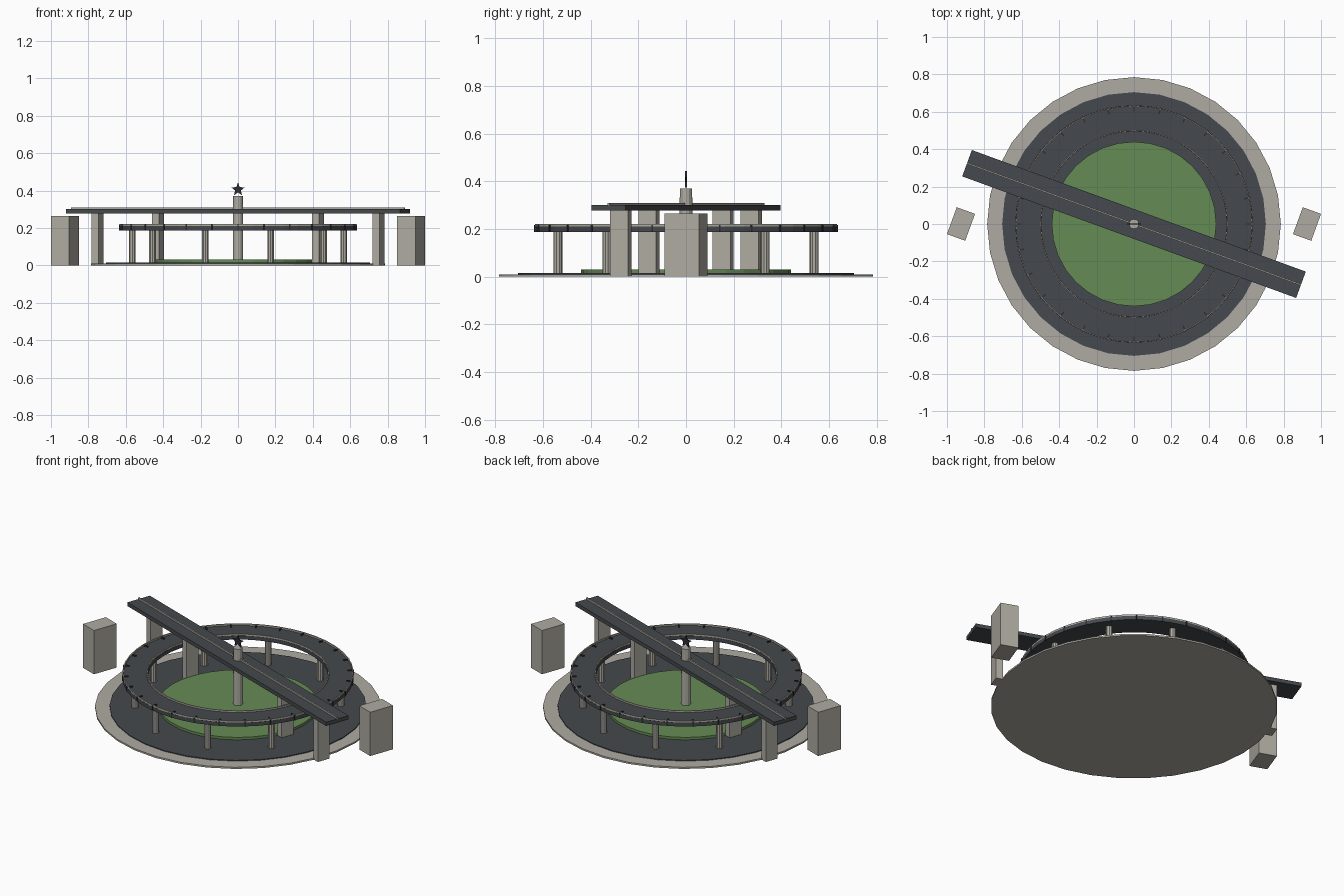
import bpy, bmesh, math
from mathutils import Matrix, Vector

if "Cube" in bpy.data.objects:
    bpy.data.objects.remove(bpy.data.objects["Cube"])

def material(name, rgb):
    m = bpy.data.materials.new(name)
    m.diffuse_color = (*rgb, 1)
    m.use_nodes = True
    m.node_tree.nodes["Principled BSDF"].inputs["Base Color"].default_value = m.diffuse_color
    return m

CONCRETE = material("concrete", (0.43, 0.41, 0.36))
ASPHALT = material("asphalt", (0.06, 0.066, 0.074))
GRASS = material("grass", (0.13, 0.26, 0.09))
DARK = material("dark_metal", (0.025, 0.027, 0.03))
TILT = math.radians(-20)

def finish(bm, name, mat):
    bmesh.ops.recalc_face_normals(bm, faces=bm.faces)
    me = bpy.data.meshes.new(name)
    bm.to_mesh(me)
    bm.free()
    me.materials.append(mat)
    ob = bpy.data.objects.new(name, me)
    bpy.context.collection.objects.link(ob)
    return ob

def box(name, mat, x, y, z0, z1, sx, sy, angle=0):
    bm = bmesh.new()
    bmesh.ops.create_cube(bm, size=1, matrix=Matrix.Diagonal((sx, sy, z1 - z0, 1)))
    ob = finish(bm, name, mat)
    ob.location = (x, y, (z0 + z1) / 2)
    ob.rotation_euler.z = angle
    return ob

def cylinder(name, mat, x, y, z0, z1, r, sides, r_top=None):
    bm = bmesh.new()
    bmesh.ops.create_cone(bm, cap_ends=True, segments=sides, radius1=r,
                          radius2=r if r_top is None else r_top, depth=z1 - z0)
    ob = finish(bm, name, mat)
    ob.location = (x, y, (z0 + z1) / 2)
    return ob

def ring(name, mat, r0, r1, z0, z1, sides):
    bm = bmesh.new()
    loops = []
    for i in range(sides):
        a = 2 * math.pi * i / sides
        loops.append([bm.verts.new((r * math.cos(a), r * math.sin(a), z))
                      for r, z in ((r0, z0), (r1, z0), (r1, z1), (r0, z1))])
    for i in range(sides):
        p, q = loops[i], loops[(i + 1) % sides]
        for k in range(4):
            n = (k + 1) % 4
            bm.faces.new((p[k], p[n], q[n], q[k]))
    return finish(bm, name, mat)

# Ground discs: pavement, roundabout road, grass island
cylinder("pavement", CONCRETE, 0, 0, 0, 0.01, 0.785, 32)
cylinder("ground_road", ASPHALT, 0, 0, 0.005, 0.015, 0.705, 32)
cylinder("grass_island", GRASS, 0, 0, 0.01, 0.03, 0.44, 32)

# Elevated ring road with low parapets
ring("ring_deck", ASPHALT, 0.495, 0.635, 0.187, 0.21, 48)
ring("outer_parapet", CONCRETE, 0.628, 0.634, 0.208, 0.22, 48)
ring("inner_parapet", CONCRETE, 0.496, 0.502, 0.208, 0.22, 48)

# Ring columns
for i in range(10):
    a = i * math.pi / 5
    cylinder("ring_column", CONCRETE, 0.565 * math.cos(a), 0.565 * math.sin(a),
             0.01, 0.188, 0.019, 10)

# Expansion joints along the outer rim
for i in range(28):
    a = math.pi / 2 + i * 2 * math.pi / 28
    box("rim_joint", DARK, 0.62 * math.cos(a), 0.62 * math.sin(a),
        0.187, 0.217, 0.035, 0.007, a)

# Straight flyover with median strip
box("flyover_deck", ASPHALT, 0, 0, 0.277, 0.3, 1.9, 0.15, TILT)
box("flyover_median", CONCRETE, 0, 0, 0.298, 0.31, 1.9, 0.008, TILT)

# Flyover piers
for d in (-0.8, -0.455, 0.455, 0.8):
    box("flyover_pier", CONCRETE, d * math.cos(TILT), d * math.sin(TILT),
        0, 0.278, 0.04, 0.08, TILT)

# Blocks at either side
for s in (-1, 1):
    box("side_block", CONCRETE, s * 0.925, 0, 0, 0.265, 0.104, 0.153, TILT)

# Central monument column and star
cylinder("monument_column", CONCRETE, 0, 0, 0.02, 0.37, 0.028, 12, 0.026)
bm = bmesh.new()
pts = []
for i in range(10):
    r = 0.038 if i % 2 == 0 else 0.016
    a = math.pi / 2 + i * math.pi / 5
    pts.append(bm.verts.new((r * math.cos(a), -0.004, 0.405 + r * math.sin(a))))
face = bm.faces.new(pts)
ext = bmesh.ops.extrude_face_region(bm, geom=[face], use_keep_orig=True)
bmesh.ops.translate(bm, vec=Vector((0, 0.008, 0)),
                    verts=[v for v in ext["geom"] if isinstance(v, bmesh.types.BMVert)])
finish(bm, "monument_star", DARK)
